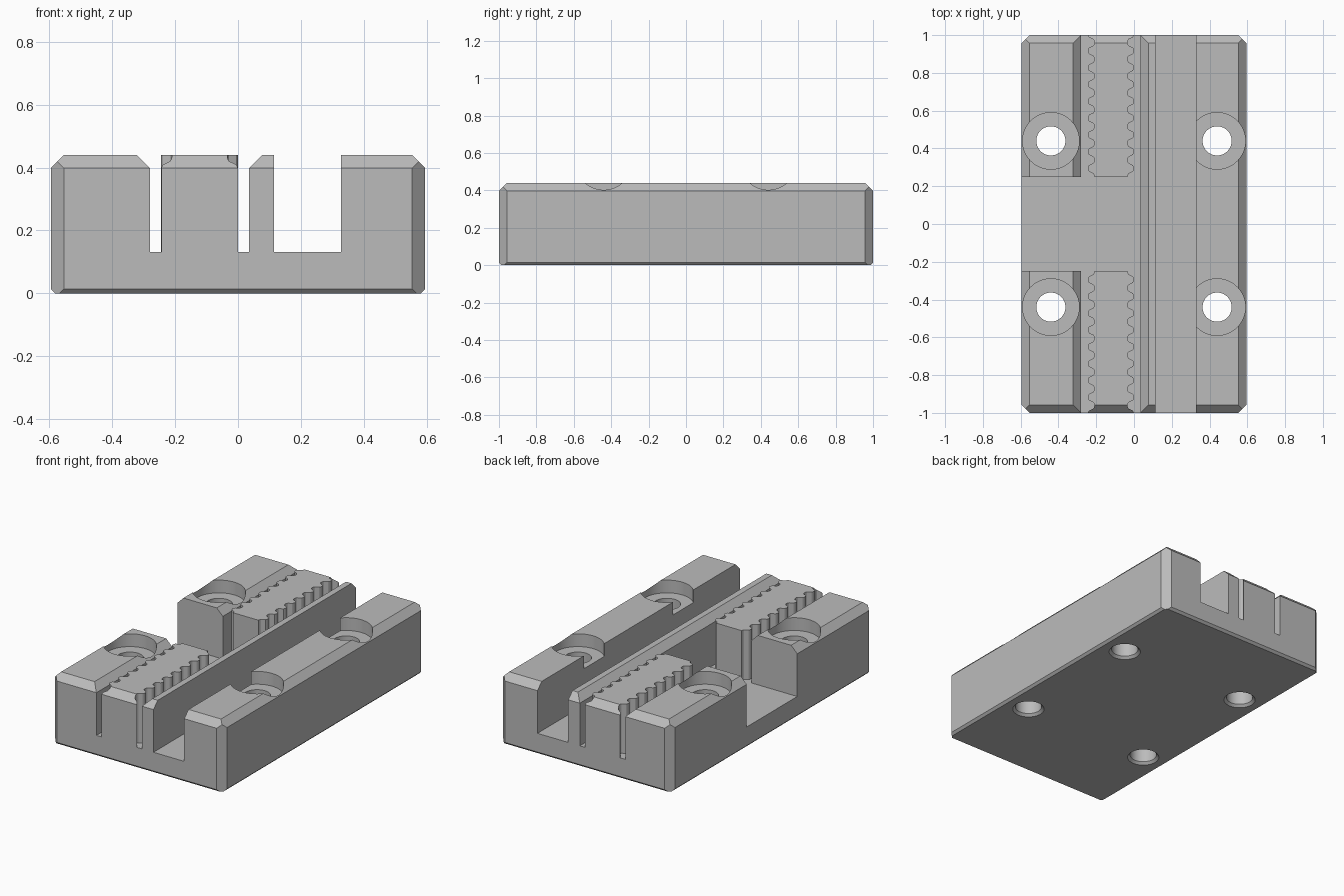
import bpy, bmesh, math
from mathutils import Vector

if "Cube" in bpy.data.objects:
    bpy.data.objects.remove(bpy.data.objects["Cube"], do_unlink=True)

HX, HY, TOP, FLOOR = 0.595, 1.0, 0.44, 0.131
BEVEL, FOOT = 0.042, 0.014

grey = bpy.data.materials.new("plain grey")
grey.use_nodes = True
grey.diffuse_color = (0.5, 0.5, 0.5, 1)
grey.node_tree.nodes["Principled BSDF"].inputs["Base Color"].default_value = (0.5, 0.5, 0.5, 1)


def to_object(name, bm):
    bmesh.ops.recalc_face_normals(bm, faces=bm.faces)
    mesh = bpy.data.meshes.new(name)
    bm.to_mesh(mesh)
    bm.free()
    mesh.materials.append(grey)
    obj = bpy.data.objects.new(name, mesh)
    bpy.context.collection.objects.link(obj)
    return obj


def prism(name, outline, push):
    """Extrude a closed outline of 3D points along a vector."""
    bm = bmesh.new()
    face = bm.faces.new([bm.verts.new(p) for p in outline])
    new = bmesh.ops.extrude_face_region(bm, geom=[face])["geom"]
    verts = [v for v in new if isinstance(v, bmesh.types.BMVert)]
    bmesh.ops.translate(bm, verts=verts, vec=push)
    return to_object(name, bm)


def front_prism(name, outline, y0, y1):
    return prism(name, [(x, y0, z) for x, z in outline], (0, y1 - y0, 0))


def combine(target, other, operation):
    mod = target.modifiers.new("combine", "BOOLEAN")
    mod.operation, mod.solver, mod.object = operation, "EXACT", other
    bpy.context.view_layer.objects.active = target
    bpy.ops.object.modifier_apply(modifier=mod.name)
    bpy.data.objects.remove(other, do_unlink=True)


def chamfered_block(name):
    """Box whose outer edges are all trimmed by slanted planes."""
    bm = bmesh.new()
    bmesh.ops.create_cube(bm, size=1)
    for v in bm.verts:
        v.co = (v.co.x * 2 * HX, v.co.y * 2 * HY, (v.co.z + 0.5) * TOP)
    planes = []
    for s in (-1, 1):
        for side, reach in ((Vector((s, 0, 0)), HX), (Vector((0, s, 0)), HY)):
            planes.append((side * reach + Vector((0, 0, TOP - BEVEL)), side + Vector((0, 0, 1))))
            planes.append((side * reach + Vector((0, 0, FOOT)), side - Vector((0, 0, 1))))
        for t in (-1, 1):
            planes.append((Vector((s * HX, t * (HY - BEVEL), 0)), Vector((s, t, 0))))
    for point, normal in planes:
        cut = bmesh.ops.bisect_plane(bm, geom=bm.verts[:] + bm.edges[:] + bm.faces[:],
                                     plane_co=point, plane_no=normal, clear_outer=True)
        rim = [e for e in cut["geom_cut"] if isinstance(e, bmesh.types.BMEdge)]
        bmesh.ops.contextual_create(bm, geom=rim)
    return to_object(name, bm)


def lathe(name, profile, x, y, steps=64):
    """Revolve a radius/height profile about a vertical axis."""
    bm = bmesh.new()
    rings = []
    for r, z in profile:
        angles = [2 * math.pi * i / steps for i in range(steps)]
        rings.append([bm.verts.new((x + r * math.cos(a), y + r * math.sin(a), z)) for a in angles])
    for low, high in zip(rings, rings[1:]):
        for i in range(steps):
            j = (i + 1) % steps
            bm.faces.new((low[i], low[j], high[j], high[i]))
    bm.faces.new(rings[0])
    bm.faces.new(rings[-1])
    return to_object(name, bm)


# Main block with its lengthwise slot, open channel and cross channel
body = chamfered_block("clamp_body")
over, lip = 0.46, TOP - BEVEL
flare = over - lip
slot = [(-0.28, FLOOR), (0.035, FLOOR), (0.035, lip), (0.035 + flare, over),
        (-0.28 - flare, over), (-0.28, lip)]
combine(body, front_prism("slot_cutter", slot, -1.1, 1.1), "DIFFERENCE")
channel = [(0.115, FLOOR), (0.328, FLOOR), (0.328, 0.6), (0.115, 0.6)]
combine(body, front_prism("channel_cutter", channel, -1.1, 1.1), "DIFFERENCE")
cross = [(-0.8, FLOOR), (-0.1, FLOOR), (-0.1, 0.6), (-0.8, 0.6)]
combine(body, front_prism("cross_cutter", cross, -0.25, 0.25), "DIFFERENCE")

# Toothed bars, rounded ridges and grooves along both long sides
PITCH, DEPTH, STEPS = 0.0889, 0.034, 16


def groove(d):
    """Inset of the toothed side at distance d from the inner end."""
    phase = (d / PITCH + 0.25) % 1
    half = (phase * 2) % 1
    bulge = math.sqrt(max(0, 1 - (2 * half - 1) ** 2))
    return DEPTH / 2 * (1 + (bulge if phase < 0.5 else -bulge))


for s in (-1, 1):
    ds = [i * PITCH / STEPS for i in range(9 * STEPS)]
    left = [(-0.244 + groove(d), s * (0.25 + d), 0.1) for d in ds]
    right = [(-groove(d), s * (0.25 + d), 0.1) for d in ds]
    bar = prism("toothed_bar", left + right[::-1], (0, 0, 0.4))
    combine(bar, chamfered_block("bar_envelope"), "INTERSECT")
    combine(body, bar, "UNION")

# Counterbored screw holes, eased at the underside
bore = [(0.107, -0.015), (0.077, 0.015), (0.077, 0.36), (0.15, 0.36), (0.15, 0.6)]
for x in (-0.44, 0.44):
    for y in (-0.44, 0.44):
        combine(body, lathe("hole_cutter", bore, x, y), "DIFFERENCE")

bpy.ops.object.select_all(action="DESELECT")
body.select_set(True)
bpy.context.view_layer.objects.active = body
bpy.ops.object.shade_smooth_by_angle(angle=math.radians(30))
